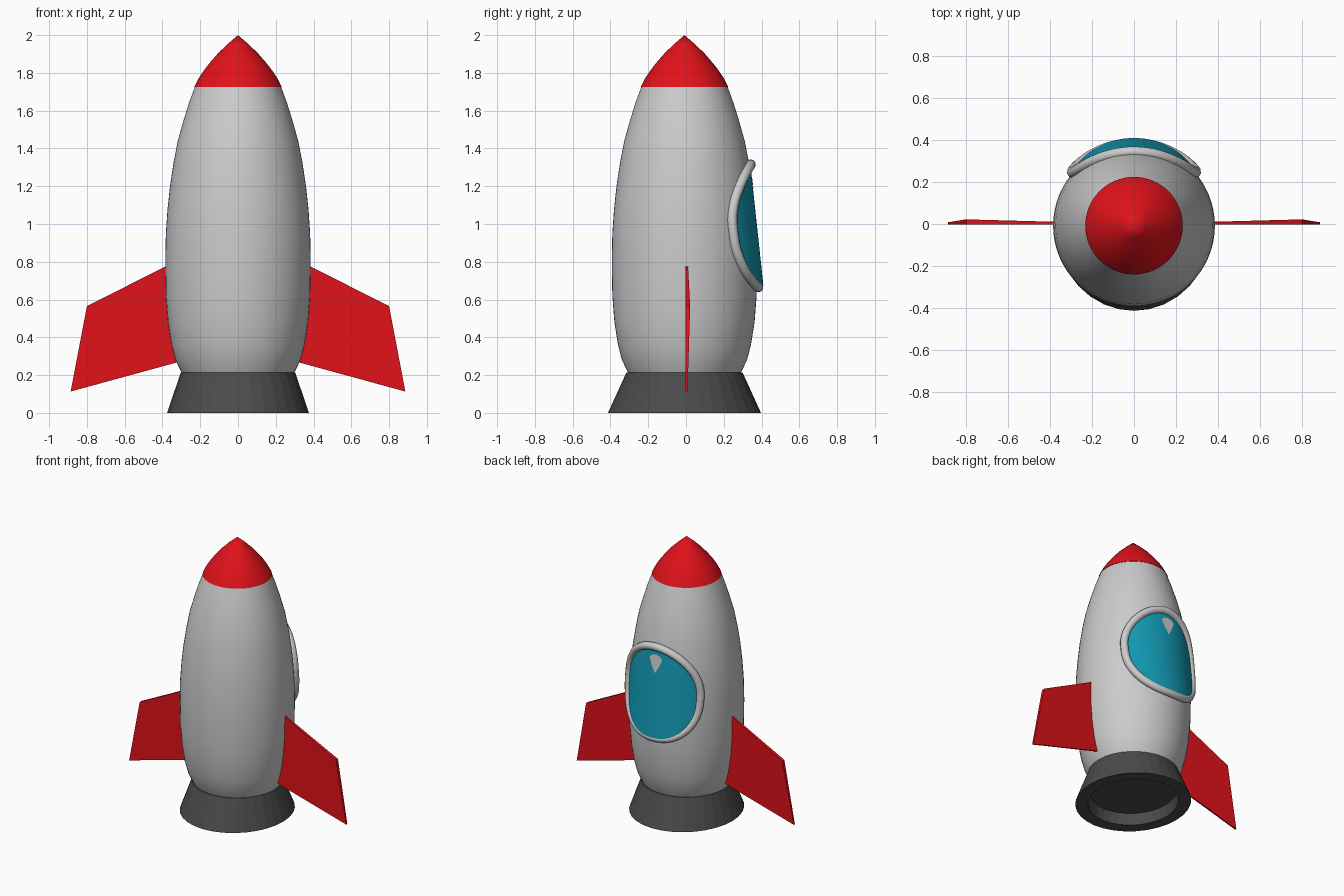
import bpy, bmesh, math
from math import sin, cos, pi, sqrt

if "Cube" in bpy.data.objects:
    bpy.data.objects.remove(bpy.data.objects["Cube"])

CY = -0.008  # hull axis sits slightly off centre
HULL = [(0.215, 0.30), (0.28, 0.331), (0.36, 0.352), (0.48, 0.371), (0.62, 0.382),
        (0.80, 0.385), (0.95, 0.382), (1.08, 0.373), (1.20, 0.36), (1.32, 0.342),
        (1.44, 0.319), (1.55, 0.288), (1.64, 0.26), (1.725, 0.229)]
NOSE = [(1.725, 0.232), (1.77, 0.209), (1.81, 0.183), (1.85, 0.152),
        (1.90, 0.109), (1.95, 0.058), (2.0, 0.0)]


def material(name, rgb):
    m = bpy.data.materials.new(name)
    m.diffuse_color = (*rgb, 1)
    m.use_nodes = True
    m.node_tree.nodes["Principled BSDF"].inputs["Base Color"].default_value = m.diffuse_color
    return m


red = material("red_paint", (0.75, 0.006, 0.01))
dark = material("dark_metal", (0.07, 0.07, 0.07))
teal = material("teal_glass", (0.006, 0.32, 0.45))


def make(name, verts, faces, mat=None, smooth=None):
    me = bpy.data.meshes.new(name)
    me.from_pydata(verts, [], faces)
    ob = bpy.data.objects.new(name, me)
    bpy.context.collection.objects.link(ob)
    bm = bmesh.new()
    bm.from_mesh(me)
    bmesh.ops.remove_doubles(bm, verts=bm.verts, dist=1e-5)
    bmesh.ops.recalc_face_normals(bm, faces=bm.faces)
    bm.to_mesh(me)
    bm.free()
    if mat:
        me.materials.append(mat)
    if smooth:
        bpy.ops.object.select_all(action='DESELECT')
        bpy.context.view_layer.objects.active = ob
        ob.select_set(True)
        bpy.ops.object.shade_smooth_by_angle(angle=math.radians(smooth))
    return ob


def grid_faces(rows, n, closed=False):
    """Quads joining successive rings of n points."""
    last = rows if closed else rows - 1
    return [(i * n + j, i * n + (j + 1) % n,
             (i + 1) % rows * n + (j + 1) % n, (i + 1) % rows * n + j)
            for i in range(last) for j in range(n)]


def lathe(name, profile, n, mat=None, smooth=None):
    """Profile of (z, rx, ry) spun about the hull axis, both ends capped."""
    verts = [(rx * cos(2 * pi * j / n), CY + ry * sin(2 * pi * j / n), z)
             for z, rx, ry in profile for j in range(n)]
    faces = grid_faces(len(profile), n)
    faces.append(tuple(range(n)))
    if profile[-1][1] > 0:
        faces.append(tuple(range((len(profile) - 1) * n, len(profile) * n)))
    return make(name, verts, faces, mat, smooth)


def hull_radius(z):
    for (z0, r0), (z1, r1) in zip(HULL, HULL[1:]):
        if z0 <= z <= z1:
            return r0 + (r1 - r0) * (z - z0) / (z1 - z0)


# hull, nose and exhaust skirt with its recessed underside
lathe("hull", [(z, r, r) for z, r in HULL], 64, smooth=40)
lathe("nose_cone", [(z, r, r) for z, r in NOSE], 64, red, 40)
lathe("exhaust_skirt", [(0.08, 0.28, 0.30), (0, 0.293, 0.317), (0, 0.375, 0.405),
                        (0.215, 0.303, 0.307)], 32, dark)


# window outline: an egg, squarer at the bottom
def outline(t, s=1.0):
    e = 0.82 if sin(t) < 0 else 1.0
    c, d = cos(t), sin(t)
    x = 0.292 * s * math.copysign(abs(c) ** e, c)
    z = 0.99 + 0.325 * s * math.copysign(abs(d) ** e, d)
    return x, z


# window frame: tube lying on the hull
N, K, T = 64, 10, 0.027
verts = []
for i in range(N):
    t = 2 * pi * i / N
    x, z = outline(t)
    r = hull_radius(z) + 0.008
    a = math.asin(x / r)
    tx, tz = cos(t) / 0.292, sin(t) / 0.325
    l = math.hypot(tx, tz)
    tx, tz = tx / l, tz / l
    for k in range(K):
        p = 2 * pi * k / K
        u, v = T * cos(p), T * sin(p)
        verts.append((x + u * tx * cos(a) + v * sin(a),
                      CY + r * cos(a) - u * tx * sin(a) + v * cos(a), z + u * tz))
make("window_frame", verts, grid_faces(N, K, closed=True), smooth=60)


# window glass: curved across, straight and leaning from bottom to top
def glass_y(x, z):
    return 0.409 - 0.107 * (z - 0.68) - (0.40 - sqrt(0.16 - x * x))


verts = []
S = 12
for i in range(S + 1):
    for j in range(N):
        x, z = outline(2 * pi * j / N, 0.97 * i / S)
        verts.append((x, glass_y(x, z), z))
make("window_glass", verts, grid_faces(S + 1, N), teal, 40)

# small pale glint at the top of the glass
pts = [(0, 1.13), (0.03, 1.18), (0.052, 1.235), (0.03, 1.255), (0, 1.262),
       (-0.03, 1.255), (-0.052, 1.235), (-0.03, 1.18)]
make("window_glint", [(x, glass_y(x, z) + 0.003, z) for x, z in pts], [tuple(range(8))])

# side fins: flat front, back thickest at the upper outer corner
FIN = [(0.28, 0.828, 0.008), (0.80, 0.565, 0.022), (0.886, 0.113, 0.008), (0.28, 0.279, 0.008)]
for side, name in ((1, "right_fin"), (-1, "left_fin")):
    verts = [(side * x, -0.003, z) for x, z, _ in FIN] + [(side * x, y, z) for x, z, y in FIN]
    make(name, verts, grid_faces(2, 4) + [(0, 1, 2, 3), (4, 5, 6, 7)], red)
